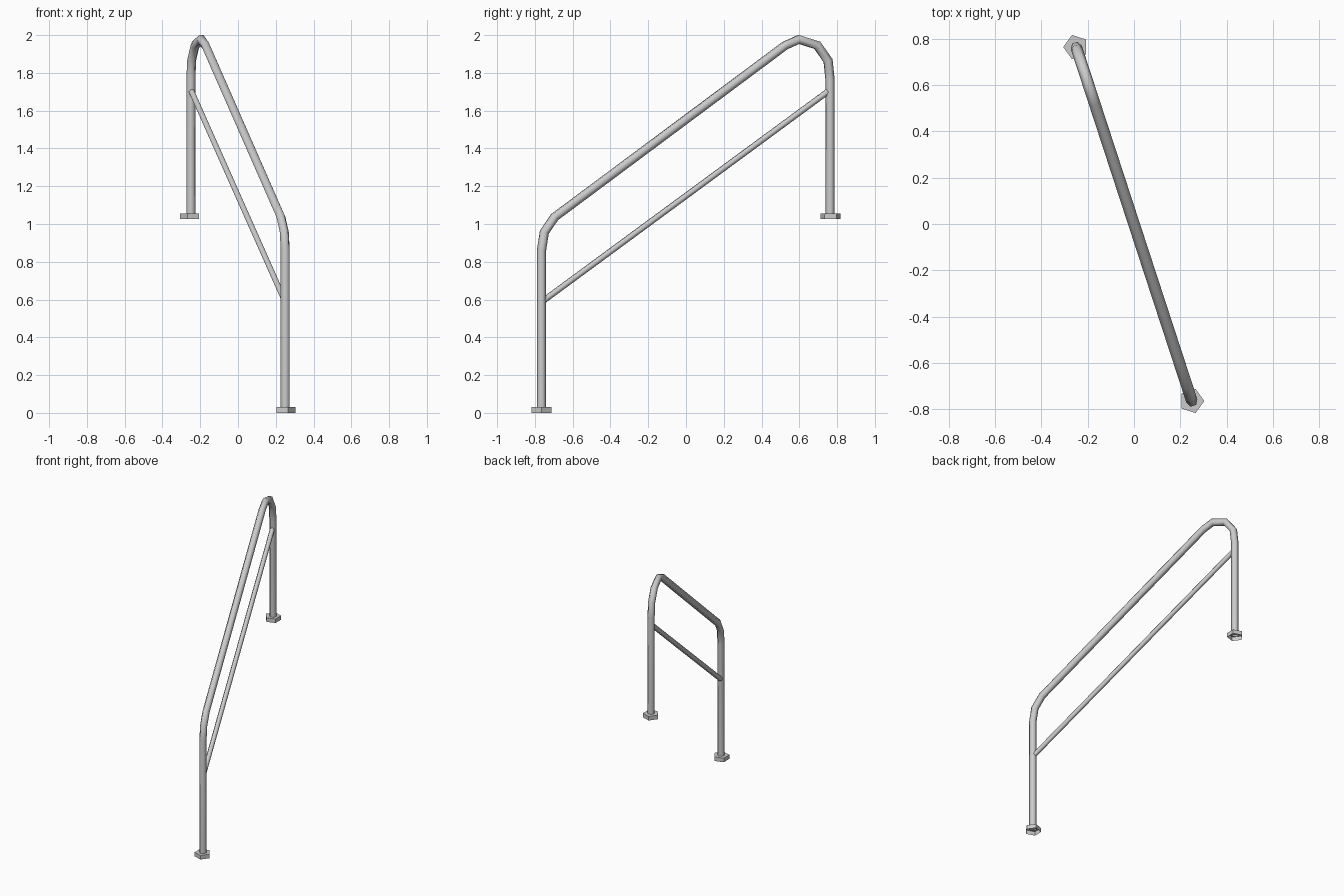
import bpy, bmesh, math
from mathutils import Vector

if "Cube" in bpy.data.objects:
    bpy.data.objects.remove(bpy.data.objects["Cube"])

SLOPE = -0.25 / 0.765                     # the rail runs diagonally in plan
ALONG = Vector((SLOPE, 1, 0)).normalized()
SIDE = Vector((ALONG.y, -ALONG.x, 0))


def finish(name, bm, smooth):
    bmesh.ops.recalc_face_normals(bm, faces=bm.faces)
    me = bpy.data.meshes.new(name)
    bm.to_mesh(me)
    bm.free()
    for p in me.polygons:
        p.use_smooth = smooth
    ob = bpy.data.objects.new(name, me)
    bpy.context.collection.objects.link(ob)
    return ob


def tube(name, path, radius, sides=6):
    """Mitred tube along (y, z) points lying in the rail plane."""
    pts = [Vector((SLOPE * y, y, z)) for y, z in path]
    bm = bmesh.new()
    rings = []
    for i, p in enumerate(pts):
        a = (p - pts[i - 1]).normalized() if i else (pts[1] - p).normalized()
        b = (pts[i + 1] - p).normalized() if i < len(pts) - 1 else a
        t = (a + b).normalized()
        up = SIDE.cross(t) / max(t.dot(a), 0.5)
        rings.append([bm.verts.new(p + radius * (SIDE * math.cos(k * math.tau / sides)
                                                 + up * math.sin(k * math.tau / sides)))
                      for k in range(sides)])
    for r, s in zip(rings, rings[1:]):
        for k in range(sides):
            j = (k + 1) % sides
            bm.faces.new((r[k], r[j], s[j], s[k]))
    return finish(name, bm, True)


def foot(name, x, y, z, turn):
    """Five-sided foot plate, open underneath."""
    bm = bmesh.new()
    lo, hi = [[bm.verts.new((x + 0.055 * math.cos(turn + k * math.tau / 5),
                             y + 0.055 * math.sin(turn + k * math.tau / 5), h))
               for k in range(5)] for h in (z, z + 0.03)]
    for k in range(5):
        j = (k + 1) % 5
        bm.faces.new((lo[k], lo[j], hi[j], hi[k]))
    bm.faces.new(hi)
    return finish(name, bm, False)


# Posts and top rail as one bent pipe
tube("handrail", [(-0.765, 0.02), (-0.765, 0.86), (-0.75, 0.957), (-0.695, 1.037),
                  (-0.59, 1.115), (0.525, 1.945), (0.597, 1.977), (0.695, 1.946),
                  (0.752, 1.865), (0.763, 1.76), (0.763, 1.045)], 0.025)

# Thinner middle rail
tube("middle_rail", [(-0.755, 0.594), (0.755, 1.704)], 0.017)

# Foot plates
foot("lower_foot", 0.249, -0.765, 0.0, 0)
foot("upper_foot", -0.251, 0.765, 1.026, math.pi)
